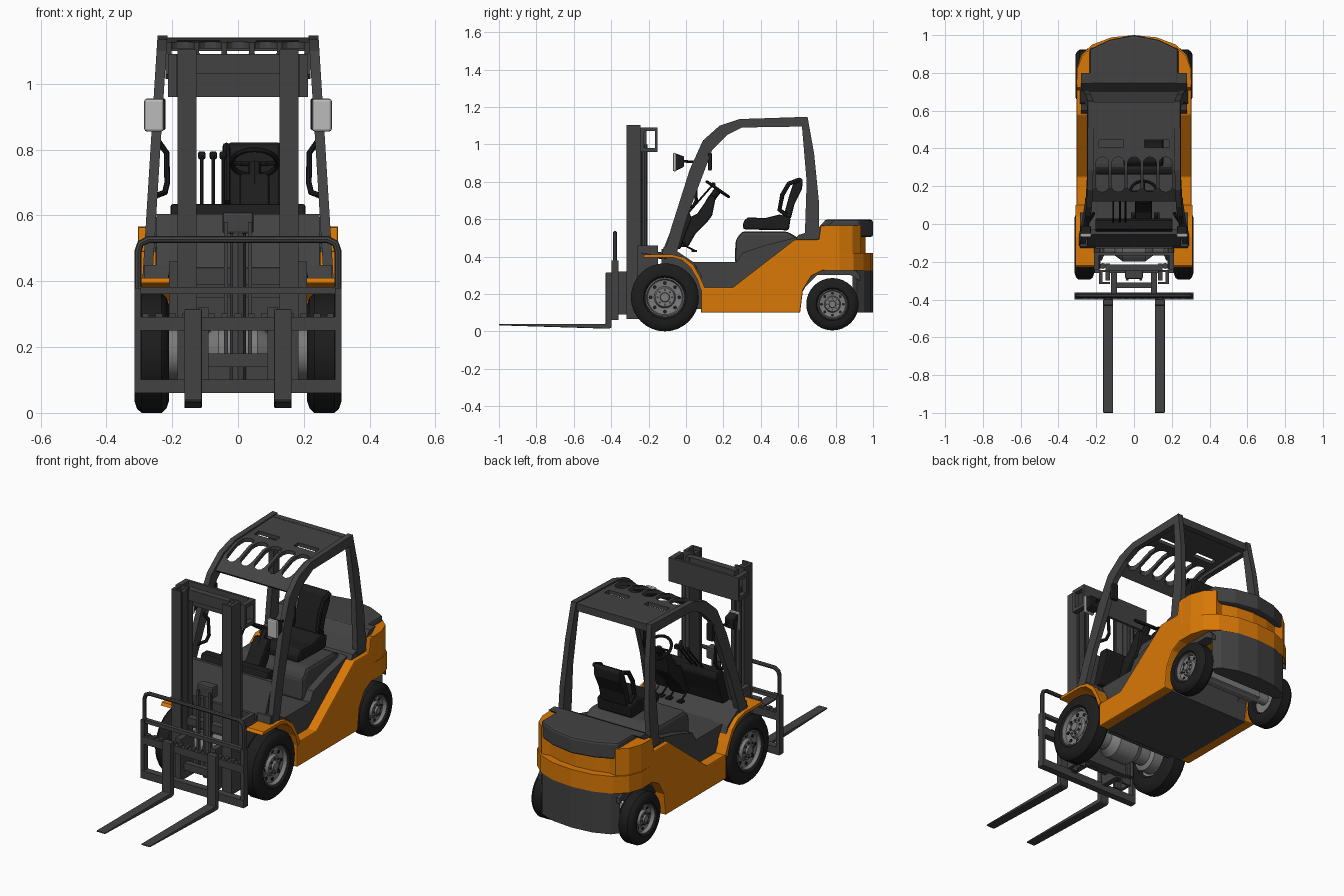
import bpy, bmesh
from math import pi, sin, cos
from mathutils import Vector

if "Cube" in bpy.data.objects:
    bpy.data.objects.remove(bpy.data.objects["Cube"])

def material(name, rgb):
    m = bpy.data.materials.new(name)
    m.diffuse_color = (*rgb, 1)
    m.use_nodes = True
    m.node_tree.nodes["Principled BSDF"].inputs["Base Color"].default_value = m.diffuse_color
    return m

ORANGE = material("orange_paint", (0.7, 0.19, 0.002))
DARK = material("dark_grey", (0.055, 0.055, 0.055))
BLACK = material("black", (0.012, 0.012, 0.012))
STEEL = material("steel", (0.2, 0.2, 0.2))
PALE = material("pale_lens", (0.5, 0.5, 0.5))
smooth = []

def finish(name, bm, mat, mirror=False, bevel=0, soft=False):
    bmesh.ops.recalc_face_normals(bm, faces=bm.faces)
    me = bpy.data.meshes.new(name)
    bm.to_mesh(me)
    bm.free()
    me.materials.append(mat)
    ob = bpy.data.objects.new(name, me)
    bpy.context.collection.objects.link(ob)
    if bevel:
        b = ob.modifiers.new("bevel", 'BEVEL')
        b.width, b.segments, b.limit_method = bevel, 2, 'ANGLE'
    if mirror:
        ob.modifiers.new("mirror", 'MIRROR')
    if soft:
        smooth.append(ob)
    return ob

def prism(name, pts, a, b, mat, axis='x', mirror=False, bevel=0, lean=0):
    """Extrude a (y,z) profile along x, or an (x,y) plan along z."""
    bm = bmesh.new()
    place = (lambda p, t: (t + lean * (1.14 - p[1]), p[0], p[1])) if axis == 'x' else (lambda p, t: (p[0], p[1], t))
    lo = [bm.verts.new(place(p, a)) for p in pts]
    hi = [bm.verts.new(place(p, b)) for p in pts]
    bm.faces.new(lo)
    bm.faces.new(hi)
    for i in range(len(pts)):
        j = (i + 1) % len(pts)
        bm.faces.new((lo[i], lo[j], hi[j], hi[i]))
    return finish(name, bm, mat, mirror, bevel)

def box(name, x, y, z, mat=DARK, mirror=False, bevel=0):
    return prism(name, [(y[0], z[0]), (y[1], z[0]), (y[1], z[1]), (y[0], z[1])], x[0], x[1], mat, mirror=mirror, bevel=bevel)

def sym(half):
    return half + [(-x, y) for x, y in reversed(half) if x > 0]

def lathe(name, prof, y, z, mat, n=32, mirror=True):
    """Spin an (x, radius) profile about an axis along x."""
    bm = bmesh.new()
    vs = [bm.verts.new((x, y, z + r)) for x, r in prof]
    es = [bm.edges.new(p) for p in zip(vs, vs[1:])]
    bmesh.ops.spin(bm, geom=vs + es, cent=(0, y, z), axis=(1, 0, 0), angle=2 * pi, steps=n)
    bmesh.ops.remove_doubles(bm, verts=bm.verts, dist=1e-5)
    return finish(name, bm, mat, mirror, soft=True)

def tube(name, pts, r, mat=DARK, mirror=False, cyclic=False):
    cu = bpy.data.curves.new(name, 'CURVE')
    cu.dimensions, cu.bevel_depth, cu.bevel_resolution, cu.use_fill_caps = '3D', r, 2, True
    s = cu.splines.new('POLY')
    s.points.add(len(pts) - 1)
    for p, q in zip(s.points, pts):
        p.co = (*q, 1)
    s.use_cyclic_u = cyclic
    tmp = bpy.data.objects.new("tmp", cu)
    bpy.context.collection.objects.link(tmp)
    me = bpy.data.meshes.new_from_object(tmp.evaluated_get(bpy.context.evaluated_depsgraph_get()))
    bpy.data.objects.remove(tmp)
    bm = bmesh.new()
    bm.from_mesh(me)
    bpy.data.meshes.remove(me)
    return finish(name, bm, mat, mirror, soft=True)

# Wheels: tyre, dished rim, vent holes and lug nuts
def wheel(tag, y, z, R, rim, x0, x1):
    lathe(tag + "_tyre", [(x0 + .01, rim * .9), (x0, rim), (x0, R * .8), (x0 + .008, R * .93), (x0 + .022, R), (x1 - .022, R),
          (x1 - .008, R * .93), (x1, R * .8), (x1, rim * 1.1), (x1 - .008, rim), (x1 - .02, rim * .95)], y, z, BLACK)
    lathe(tag + "_rim", [(x0 + .02, 0), (x0 + .02, rim * .95), (x1 - .008, rim), (x1 - .006, rim * .94), (x1 - .025, rim * .88),
          (x1 - .03, rim * .55), (x1 - .014, rim * .48), (x1 - .014, rim * .25), (x1 - .003, rim * .22), (x1 - .003, 0)], y, z, STEEL)
    for i in range(8):
        a = i * pi / 4
        for part, k, r, d, m in (("hole", .73, .1, .024, BLACK), ("nut", .37, .06, .008, DARK)):
            lathe(f"{tag}_{part}_{i}", [(x1 - .03, rim * r), (x1 - d, rim * r), (x1 - d, 0)],
                  y + k * rim * cos(a), z + k * rim * sin(a), m, 8)

wheel("front_wheel", -.113, .182, .182, .105, .21, .315)
wheel("rear_wheel", .783, .145, .14, .08, .215, .31)
lathe("front_axle", [(0, .085), (.06, .085), (.1, .055), (.16, .055), (.17, .08), (.23, .08)], -.113, .182, STEEL, 20)
lathe("rear_axle", [(0, .03), (.23, .03)], .783, .145, STEEL, 12)
box("rear_axle_beam", (-.17, .17), (.745, .82), (.12, .18), STEEL, bevel=.008)

# Chassis and cowl
prism("front_frame", [(-.13, .27), (-.13, .44), (-.09, .45), (.03, .37), (.1, .37), (.1, .12), (.03, .12), (-.02, .26)], -.205, .205, DARK)
prism("main_body", [(.08, .1), (.08, .3), (.04, .37), (.27, .37), (.3, .42), (.42, .46), (.58, .5), (.72, .54), (.76, .55),
      (.76, .32), (.67, .31), (.62, .24), (.6, .1)], -.25, .25, DARK)
prism("cowl_side", [(-.13, .4), (-.12, .45), (-.08, .45), (.04, .37), (.06, .33), (.0, .38), (-.06, .4)], .2, .285, DARK, mirror=True)
prism("cowl_front", [(-.125, .43), (-.055, .605), (-.03, .605), (-.085, .43)], -.248, .248, DARK)
prism("seat_base", [(.26, .36), (.265, .49), (.3, .535), (.54, .535), (.6, .5), (.62, .4)], -.21, .21, DARK, bevel=.02)
prism("rear_bulkhead", [(.58, .48), (.72, .48), (.75, .56), (.8, .595), (.745, .595), (.7, .545), (.6, .515)], -.28, .28, DARK)

# Orange bodywork with grey rear arch liners and lower counterweight
prism("side_panel", [(.08, .1), (.61, .1), (.625, .22), (.67, .295), (.73, .325), (.75, .325), (.75, .565), (.72, .565), (.71, .49),
      (.58, .49), (.25, .235), (.08, .235)], .245, .304, ORANGE, mirror=True, bevel=.006)
prism("front_fender", [(-.23, .395), (-.22, .41), (-.07, .41), (-.01, .395), (.04, .355), (.075, .29), (.1, .235), (.08, .22),
      (.06, .28), (.025, .34), (-.02, .38), (-.07, .395)], .2, .31, ORANGE, mirror=True)
prism("counterweight_band", sym([(.304, .74), (.304, .82), (.28, .895), (.22, .95), (.12, .988), (0, 1)]), .325, .42, ORANGE, 'z')
prism("counterweight_upper", sym([(.304, .74), (.301, .82), (.275, .89), (.225, .935), (.18, .925), (.1, .95), (0, .96)]), .42, .567, ORANGE, 'z')
prism("counterweight_lower", sym([(.2, .89), (.24, .915), (.21, .953), (.12, .988), (0, 1)]), .1, .325, DARK, 'z')
prism("rear_arch_liner", [(.605, .18), (.62, .24), (.675, .31), (.73, .33), (.9, .33), (.93, .3), (.93, .27), (.88, .3), (.7, .3), (.64, .24)],
      .19, .25, DARK, mirror=True)
prism("rear_hood", sym([(.235, .74), (.235, .925), (.13, .975), (0, 1)]), .505, .597, DARK, 'z', bevel=.012)

# Overhead guard: leaning side frames and a slotted roof
prism("guard_frame", [(-.12, .4), (-.08, .55), (.02, .865), (.09, 1.02), (.18, 1.1), (.285, 1.135), (.65, 1.147), (.685, .95), (.71, .7),
      (.71, .5), (.635, .5), (.645, .8), (.62, 1.095), (.3, 1.09), (.22, 1.05), (.14, .97), (.08, .81), (.005, .61), (-.055, .4)],
      .215, .245, DARK, mirror=True, lean=.062)
roof = prism("guard_roof", [(.12, 1.03), (.19, 1.09), (.285, 1.125), (.64, 1.14), (.64, 1.12), (.29, 1.105), (.2, 1.072), (.135, 1.015)], -.22, .22, DARK)
def capsule(cx, y0, y1, rx, ry):
    arc = [(cos(a * pi / 6), sin(a * pi / 6)) for a in range(13)]
    return [(cx + rx * c, y1 + ry * s) for c, s in arc[:7]] + [(cx + rx * c, y0 + ry * s) for c, s in arc[6:]]
cuts = [capsule(x * .084, .2, .325, .034, .03) for x in (-2, -1, 0, 1, 2)]
cuts += [[(x + u, .425 + v) for u, v in ((-.065, -.02), (.065, -.02), (.065, .02), (-.065, .02))] for x in (-.12, .12)]
for i, c in enumerate(cuts):
    cutter = prism(f"roof_cutter_{i}", c, .9, 1.3, DARK, 'z')
    mod = roof.modifiers.new("slot", 'BOOLEAN')
    mod.operation, mod.object, mod.solver = 'DIFFERENCE', cutter, 'EXACT'
    cutter.hide_render = True
solid = bpy.data.meshes.new_from_object(roof.evaluated_get(bpy.context.evaluated_depsgraph_get()))
roof.modifiers.clear()
roof.data = solid
for ob in [o for o in bpy.data.objects if o.name.startswith("roof_cutter")]:
    bpy.data.objects.remove(ob)
box("guard_rear_bar", (-.22, .22), (.61, .645), (1.1, 1.14))

# Seat, dashboard and controls
prism("seat_cushion", [(.305, .545), (.305, .585), (.33, .61), (.42, .605), (.5, .625), (.56, .61), (.55, .54)], -.055, .155, BLACK, bevel=.012)
prism("seat_back", [(.52, .61), (.55, .72), (.58, .81), (.61, .825), (.625, .81), (.62, .76), (.58, .68), (.56, .6)], -.03, .13, BLACK, bevel=.01)
for s, x in (("left", -.035), ("right", .135)):
    tube(f"seat_bolster_{s}", [(x, .54, .62), (x, .5, .65), (x, .515, .73), (x, .55, .79), (x, .605, .81)], .012, BLACK)
prism("dashboard", [(-.1, .44), (-.045, .59), (-.03, .635), (.02, .635), (.03, .6), (-.01, .5), (-.03, .44)], -.205, .205, BLACK, bevel=.008)
prism("steering_console", [(-.03, .45), (.0, .6), (.06, .63), (.13, .73), (.16, .72), (.14, .62), (.11, .58), (.05, .52), (.01, .45)],
      .005, .095, BLACK, bevel=.01)
tube("steering_column", [(.05, .1, .64), (.05, .13, .7), (.05, .17, .755)], .02, BLACK)
tube("steering_wheel", [Vector((.05, .17, .76)) + .07 * Vector((cos(i * pi / 12), .82 * sin(i * pi / 12), -.57 * sin(i * pi / 12)))
     for i in range(24)], .008, BLACK, cyclic=True)
for i, a in enumerate((0, pi / 2, pi)):
    tube(f"steering_spoke_{i}", [(.05, .17, .755), (.05 + .07 * cos(a), .17 + .057 * sin(a), .76 - .04 * sin(a))], .007, BLACK)
for i, x in enumerate((-.11, -.075, -.045)):
    tube(f"lever_{i}", [(x, .0, .62), (x, .07, .7), (x, .14, .78)], .005, BLACK)
    box(f"lever_knob_{i}", (x - .011, x + .011), (.135, .157), (.77, .795), BLACK, bevel=.006)
for i, x in enumerate((.0, .07, .12)):
    tube(f"pedal_arm_{i}", [(x, -.03, .49), (x, .01, .45), (x, .05, .43)], .005, BLACK)
    box(f"pedal_{i}", (x - .015, x + .015), (.03, .06), (.425, .435), BLACK)

# Lamps and grab handles on the front pillars
box("head_lamp", (.225, .285), (-.07, -.05), (.855, .955), PALE, True, .008)
prism("lamp_housing", [(-.052, .86), (-.052, .95), (-.01, .935), (-.01, .88)], .228, .282, BLACK, mirror=True, bevel=.006)
tube("lamp_stalk", [(.25, -.02, .91), (.245, .05, .905), (.24, .125, .91)], .007, BLACK, True)
box("rear_view_mirror", (.22, .26), (.118, .138), (.86, .955), BLACK, True, .005)
tube("grab_handle", [(.245, .03, .83), (.217, .05, .79), (.215, .055, .7), (.222, .04, .67), (.25, .0, .66)], .009, BLACK, True)

# Mast: channel rails, inner rails, lift cylinders and cross members
box("mast_web", (.168, .184), (-.318, -.243), (.067, 1.104), mirror=True)
for i, y in enumerate((-.318, -.255)):
    box(f"mast_flange_{i}", (.126, .184), (y, y + .012), (.067, 1.104), mirror=True)
box("inner_rail", (.128, .15), (-.3, -.21), (.1, 1.09), mirror=True)
tube("lift_cylinder", [(.165, -.222, .1), (.165, -.222, 1.0)], .016, DARK, True)
box("mast_top_plate", (-.212, .212), (-.166, -.152), (.96, 1.09))
for i, z in enumerate((.96, 1.07)):
    box(f"mast_top_bracket_{i}", (.185, .212), (-.243, -.152), (z, z + .02), mirror=True)
box("mast_top_side", (.185, .212), (-.243, -.225), (.96, 1.09), mirror=True)
box("mast_top_bar", (-.15, .15), (-.25, -.215), (1.03, 1.09))
for i, (z0, z1) in enumerate(((.1, .18), (.35, .39))):
    box(f"mast_cross_member_{i}", (-.15, .15), (-.26, -.22), (z0, z1))
box("mast_bracket", (.184, .21), (-.26, -.15), (.28, .46), mirror=True)
tube("tilt_cylinder", [(.195, -.24, .42), (.195, -.1, .4)], .018, DARK, True)
tube("free_lift_cylinder", [(0, -.265, .1), (0, -.265, .56)], .024, DARK)
box("chain_head", (-.047, .047), (-.29, -.24), (.545, .61), bevel=.008)
box("lift_chain", (.03, .042), (-.3, -.285), (.15, .58), mirror=True)

# Carriage, load backrest and forks
box("carriage_lower_bar", (-.315, .315), (-.4, -.362), (.06, .102))
box("carriage_upper_bar", (-.315, .315), (-.4, -.362), (.25, .292))
for i in range(-7, 8):
    box(f"carriage_notch_{i + 7}", (i * .04 - .01, i * .04 + .01), (-.395, -.37), (.29, .302))
box("carriage_side_plate", (.295, .315), (-.398, -.362), (.06, .38), mirror=True)
box("carriage_roller_plate", (.09, .122), (-.37, -.25), (.09, .32), mirror=True)
box("carriage_cross_bar", (-.12, .12), (-.34, -.31), (.14, .18))
box("backrest_rail", (-.31, .31), (-.39, -.368), (.362, .382))
tube("backrest_frame", [(-.304, -.38, .37), (-.304, -.38, .49), (-.296, -.38, .515), (-.272, -.38, .527),
     (.272, -.38, .527), (.296, -.38, .515), (.304, -.38, .49), (.304, -.38, .37)], .011)
prism("fork", [(-1, .032), (-1, .04), (-.43, .04), (-.43, .315), (-.398, .315), (-.398, .022), (-.41, .014)], .11, .163, DARK, mirror=True, bevel=.004)

# Smooth shading for turned and tubular parts
bpy.ops.object.select_all(action='DESELECT')
for ob in smooth:
    ob.select_set(True)
bpy.context.view_layer.objects.active = smooth[0]
bpy.ops.object.shade_smooth_by_angle(angle=0.6)
